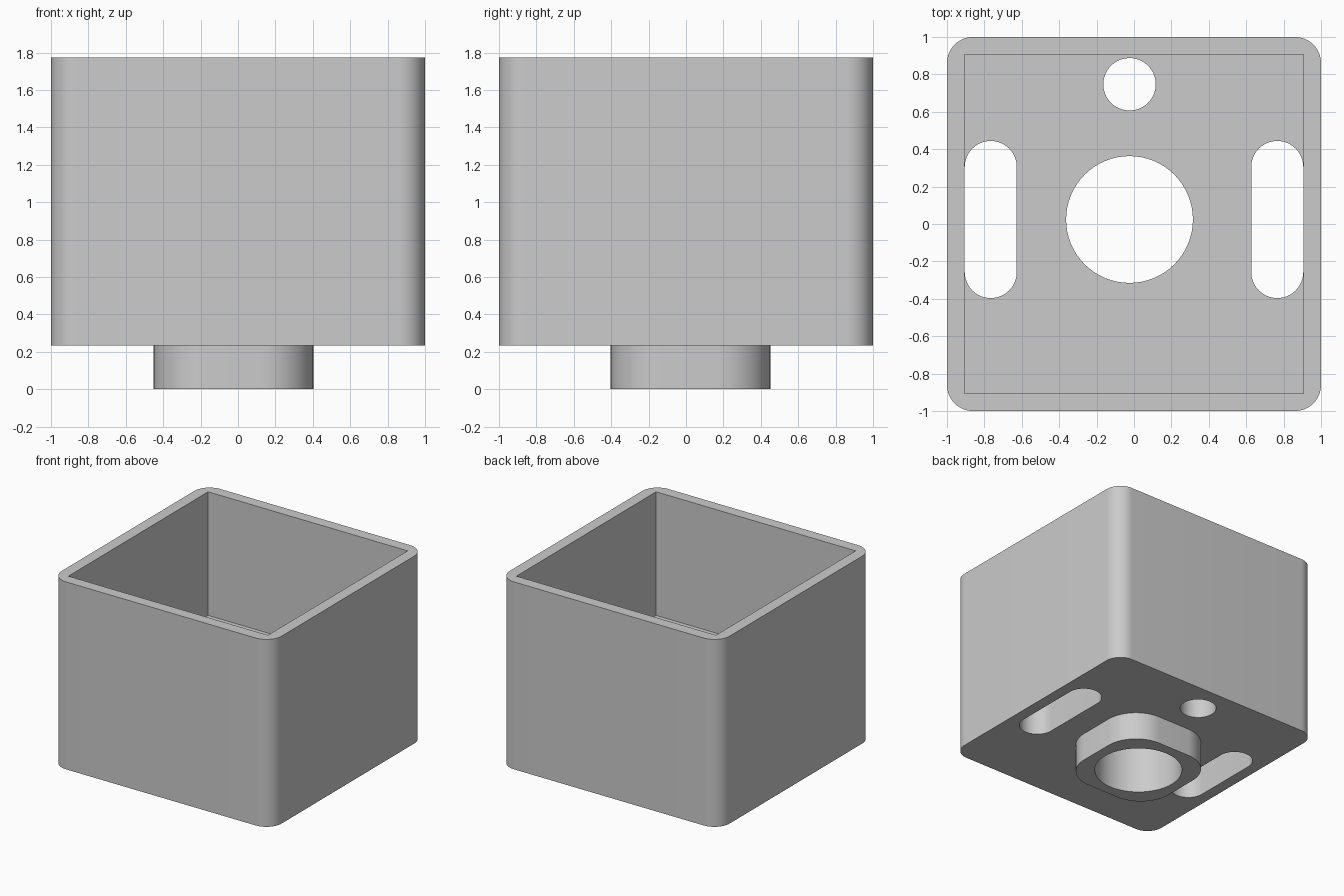
import bpy, bmesh, math

if "Cube" in bpy.data.objects:
    bpy.data.objects.remove(bpy.data.objects["Cube"], do_unlink=True)

grey = bpy.data.materials.new("plain_grey")
grey.use_nodes = True
grey.diffuse_color = (0.6, 0.6, 0.6, 1)
grey.node_tree.nodes["Principled BSDF"].inputs["Base Color"].default_value = (0.6, 0.6, 0.6, 1)


def prism(name, cx, cy, half_x, half_y, radius, z0, z1, steps=16):
    """Upright block with rounded corners; a full radius gives a slot or cylinder."""
    outline = []
    for quarter, (sx, sy) in enumerate([(1, 1), (-1, 1), (-1, -1), (1, -1)]):
        for i in range(steps + 1 if radius else 1):
            a = (quarter + i / steps) * math.pi / 2
            outline.append((cx + sx * (half_x - radius) + radius * math.cos(a),
                            cy + sy * (half_y - radius) + radius * math.sin(a), z0))
    bm = bmesh.new()
    base = bm.faces.new([bm.verts.new(p) for p in outline])
    top = bmesh.ops.extrude_face_region(bm, geom=[base])["geom"]
    bmesh.ops.translate(bm, vec=(0, 0, z1 - z0),
                        verts=[v for v in top if isinstance(v, bmesh.types.BMVert)])
    bmesh.ops.remove_doubles(bm, verts=bm.verts, dist=1e-5)
    bmesh.ops.recalc_face_normals(bm, faces=bm.faces)
    mesh = bpy.data.meshes.new(name)
    bm.to_mesh(mesh)
    bm.free()
    mesh.materials.append(grey)
    obj = bpy.data.objects.new(name, mesh)
    bpy.context.collection.objects.link(obj)
    return obj


def combine(target, tool, operation):
    """Apply one boolean and discard its tool."""
    mod = target.modifiers.new(tool.name, "BOOLEAN")
    mod.operation, mod.solver, mod.object = operation, "EXACT", tool
    bpy.context.view_layer.objects.active = target
    bpy.ops.object.modifier_apply(modifier=mod.name)
    bpy.data.objects.remove(tool, do_unlink=True)


# Sizes
bottom, floor, top = 0.235, 0.76, 1.775
off = 0.024  # the boss and holes sit slightly off centre

# Outer box with the boss beneath it
box = prism("open_box", 0, 0, 1, 1, 0.14, bottom, top)
combine(box, prism("boss", -off, off, 0.427, 0.427, 0.28, 0, bottom + 0.1), "UNION")

# Square cavity
combine(box, prism("cavity", 0, 0, 0.907, 0.907, 0, floor, top + 0.2), "DIFFERENCE")

# Bore, small round hole and two side slots through the floor
combine(box, prism("bore", -off, off, 0.339, 0.339, 0.339, -0.2, floor + 0.1), "DIFFERENCE")
combine(box, prism("round_hole", -off, 0.747, 0.14, 0.14, 0.14, 0, floor + 0.1), "DIFFERENCE")
for side in (-1, 1):
    combine(box, prism("slot", side * 0.766, off, 0.139, 0.42, 0.139, 0, floor + 0.1),
            "DIFFERENCE")

# Smooth rounded walls, sharp rims
bpy.ops.object.select_all(action="DESELECT")
box.select_set(True)
bpy.context.view_layer.objects.active = box
bpy.ops.object.shade_smooth_by_angle(angle=math.radians(30))
